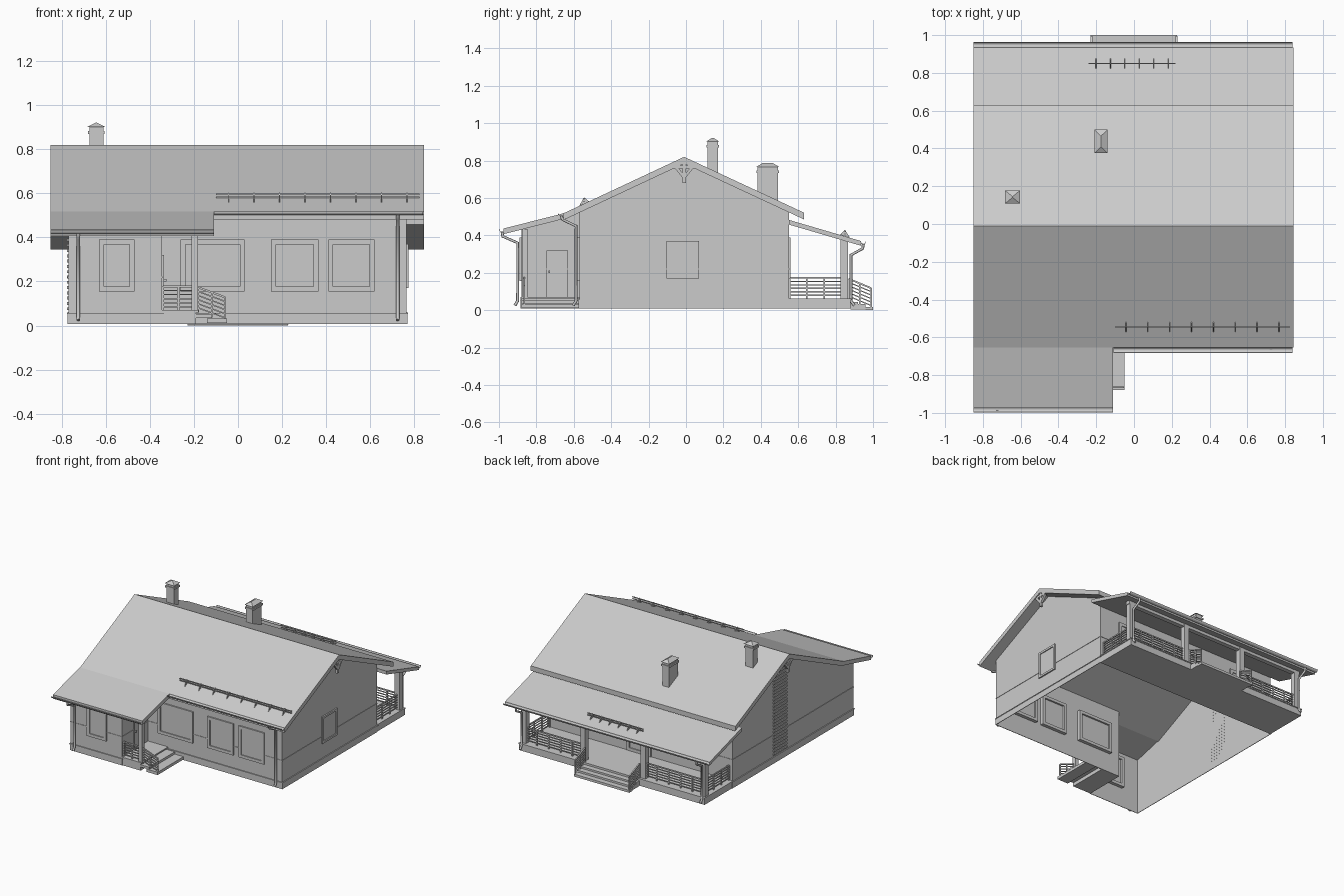
import bpy, bmesh, math
from mathutils import Vector, Matrix

if "Cube" in bpy.data.objects:
    bpy.data.objects.remove(bpy.data.objects["Cube"])

def finish(name, bm, normals=True):
    if normals:
        bmesh.ops.recalc_face_normals(bm, faces=bm.faces)
    me = bpy.data.meshes.new(name)
    bm.to_mesh(me)
    bm.free()
    ob = bpy.data.objects.new(name, me)
    bpy.context.collection.objects.link(ob)
    return ob

def add_box(bm, lo, hi):
    lo, hi = Vector(lo), Vector(hi)
    size = hi - lo
    m = Matrix.Translation((lo + hi) / 2) @ Matrix.Diagonal((*[abs(s) for s in size], 1))
    bmesh.ops.create_cube(bm, size=1, matrix=m)

def boxes(name, items):
    bm = bmesh.new()
    for lo, hi in items:
        add_box(bm, lo, hi)
    return finish(name, bm)

def add_beam(bm, p, q, w, h):
    p, q = Vector(p), Vector(q)
    d = q - p
    m = Matrix.Translation((p + q) / 2) @ d.to_track_quat('X', 'Z').to_matrix().to_4x4()
    bmesh.ops.create_cube(bm, size=1, matrix=m @ Matrix.Diagonal((d.length, w, h, 1)))

def beams(name, items, w, h):
    bm = bmesh.new()
    for p, q in items:
        add_beam(bm, p, q, w, h)
    return finish(name, bm)

def extrude_x(name, profile, x0, x1):
    """Solid from a closed (y, z) outline pulled along x."""
    bm = bmesh.new()
    f = bm.faces.new([bm.verts.new((x0, y, z)) for y, z in profile])
    r = bmesh.ops.extrude_face_region(bm, geom=[f])
    vs = [v for v in r['geom'] if isinstance(v, bmesh.types.BMVert)]
    bmesh.ops.translate(bm, verts=vs, vec=(x1 - x0, 0, 0))
    return finish(name, bm)

def roof(name, top, t, x0, x1):
    return extrude_x(name, top + [(y, z - t) for y, z in reversed(top)], x0, x1)

# Roof slabs
S = 0.469
roof("main_roof", [(-0.655, 0.518), (-0.01, 0.82), (0.63, 0.522)], 0.036, -0.85, 0.845)
roof("bay_roof", [(-0.64, 0.522), (-0.975, 0.437)], 0.03, -0.85, -0.11)
roof("veranda_roof", [(0.55, 0.483), (0.935, 0.37)], 0.025, -0.85, 0.845)

# Open wall shell following the roof underside
FOOT = [(-.77, -.88), (-.345, -.88), (-.345, -.57), (.765, -.57), (.765, -.01), (.765, .55),
        (-.77, .55), (-.77, -.01), (-.77, -.57)]

def under(y):
    return 0.437 if y < -0.8 else 0.79 - S * abs(y + 0.01)

def ring(name, z0, ztop, thick=0):
    bm = bmesh.new()
    lo = [bm.verts.new((x, y, z0)) for x, y in FOOT]
    hi = [bm.verts.new((x, y, ztop(y))) for x, y in FOOT]
    n = len(FOOT)
    for i in range(n):
        j = (i + 1) % n
        bm.faces.new((lo[i], lo[j], hi[j], hi[i]))
    ob = finish(name, bm, False)
    if thick:
        m = ob.modifiers.new("thickness", 'SOLIDIFY')
        m.thickness, m.offset, m.use_even_offset = thick, 1, True
    return ob

ring("walls", 0.008, under)
ring("plinth", 0.008, lambda y: 0.052, 0.004)
ring("plinth_ledge", 0.052, lambda y: 0.058, 0.007)
ring("wall_band", 0.217, lambda y: 0.222, 0.003)

# Windows and doors: (u, z) rectangles on a wall plane, out = outward sign
def window(name, axis, plane, out, u0, u1, z0, z1, trim=0.022):
    def b(ua, ub, za, zb, d0, d1):
        p, q = plane + out * d0, plane + out * d1
        lo, hi = min(p, q), max(p, q)
        return ((ua, lo, za), (ub, hi, zb)) if axis == 'y' else ((lo, ua, za), (hi, ub, zb))
    t = trim
    return boxes(name, [b(u0, u1, z1 - t, z1, -.025, .01), b(u0, u1, z0, z0 + t, -.025, .01),
                        b(u0, u0 + t, z0 + t, z1 - t, -.025, .01), b(u1 - t, u1, z0 + t, z1 - t, -.025, .01),
                        b(u0 + t, u1 - t, z0 + t, z1 - t, -.012, .003)])

window("bay_window", 'y', -.88, -1, -.63, -.47, .155, .39)
for i, (a, c) in enumerate([(-.26, .03), (.15, .365), (.41, .62)]):
    window(f"front_window_{i}", 'y', -.57, -1, a, c, .155, .39)
window("side_window", 'x', .765, 1, -.105, .07, .17, .37, .015)
for i, (a, c) in enumerate([(-.6, -.4), (.4, .6)]):
    window(f"back_window_{i}", 'y', .55, 1, a, c, .155, .39)
window("veranda_door", 'y', .55, 1, -.1, .1, .065, .39)
window("entry_door", 'x', -.345, 1, -.745, -.63, .07, .32, .006)
boxes("door_handle", [((-.34, -.735, .2), (-.325, -.728, .212))])

# Slatted strip up the left gable
boxes("left_gable_slats", [((-.776, -.09, .07 + i * .024), (-.7695, .07, .083 + i * .024)) for i in range(28)])

# Gable trusses under both roof ends
for side, x in (("right", .83), ("left", -.835)):
    beams(f"{side}_gable_truss", [((x, -.09, .765), (x, .07, .765)), ((x, -.01, .68), (x, -.01, .79)),
                                  ((x, -.01, .71), (x, .04, .772)), ((x, -.01, .71), (x, -.06, .772))], .018, .016)

# Chimneys with raised pyramid caps
def chimney(name, x, y, wx, wy, z0, z1):
    bm = bmesh.new()
    hx, hy = wx / 2, wy / 2
    add_box(bm, (x - hx, y - hy, z0), (x + hx, y + hy, z1))
    add_box(bm, (x - hx - .006, y - hy - .006, z1 - .032), (x + hx + .006, y + hy + .006, z1 - .018))
    e, r = .008, max(0, hy - hx)
    base = [bm.verts.new((x + sx * (hx + e), y + sy * (hy + e), z1)) for sx, sy in ((-1, -1), (1, -1), (1, 1), (-1, 1))]
    a, b = bm.verts.new((x, y - r - .002, z1 + .02)), bm.verts.new((x, y + r + .002, z1 + .02))
    bm.faces.new(base)
    for f in ((base[0], base[1], a), (base[1], base[2], b, a), (base[2], base[3], b), (base[3], base[0], a, b)):
        bm.faces.new(f)
    finish(name, bm)

chimney("small_chimney", -.643, .143, .064, .055, .72, .902)
chimney("large_chimney", -.175, .437, .054, .108, .58, .766)

# Snow guards: rods carried by small triangular plates
def snow_guard(name, y, z, slope, x0, x1, n):
    bm = bmesh.new()
    for dz in (.012, .026):
        add_beam(bm, (x0, y, z + dz), (x1, y, z + dz), .006, .006)
    for i in range(n):
        x = x0 + (x1 - x0) * (i + .5) / n
        tri = [(y - .026, z - .026 * slope), (y + .026, z + .026 * slope), (y, z + .034)]
        ends = [[bm.verts.new((x + s, *p)) for p in tri] for s in (-.002, .002)]
        bm.faces.new(ends[0])
        bm.faces.new(ends[1])
        for k in range(3):
            m = (k + 1) % 3
            bm.faces.new((ends[0][k], ends[0][m], ends[1][m], ends[1][k]))
    finish(name, bm)

snow_guard("front_snow_guard", -.545, .57, S, -.1, .825, 8)
snow_guard("back_snow_guard", .85, .396, -.29, -.24, .22, 6)

# Gutters and downpipes
def gutter(name, y, z, x0, x1, r=.016):
    arc = [math.pi * (1 + i / 8) for i in range(9)]
    pts = [(y + r * math.cos(a), z + r * math.sin(a)) for a in arc]
    pts += [(y + (r - .003) * math.cos(a), z + (r - .003) * math.sin(a)) for a in reversed(arc)]
    extrude_x(name, pts, x0, x1)

gutter("bay_gutter", -.983, .432, -.85, -.11)
gutter("front_gutter", -.668, .518, -.108, .84)
gutter("back_gutter", .948, .368, -.85, .84)

def downpipe(name, x, pts):
    cu = bpy.data.curves.new(name, 'CURVE')
    cu.dimensions, cu.bevel_depth, cu.bevel_resolution, cu.use_fill_caps = '3D', .008, 2, True
    sp = cu.splines.new('POLY')
    sp.points.add(len(pts) - 1)
    for p, (y, z) in zip(sp.points, pts):
        p.co = (x, y, z, 1)
    bpy.context.collection.objects.link(bpy.data.objects.new(name, cu))

downpipe("bay_downpipe", -.725, [(-.983, .42), (-.98, .395), (-.9, .36), (-.9, .05), (-.915, .025)])
downpipe("front_downpipe", .725, [(-.668, .505), (-.66, .485), (-.588, .45), (-.588, .05), (-.603, .025)])
for side, x in (("left", -.75), ("right", .745)):
    downpipe(f"back_{side}_downpipe", x, [(.948, .355), (.945, .33), (.882, .295), (.882, .05), (.9, .025)])

# Railings: horizontal bars with thin uprights
def railing(name, a, b, h=.108, n=2):
    a, b = Vector(a), Vector(b)
    bm = bmesh.new()
    for i in range(6):
        o = Vector((0, 0, .015 + (h - .015) * i / 5))
        s = .009 if i == 5 else .006
        add_beam(bm, a + o, b + o, s, s)
    for i in range(n + 1):
        p = a.lerp(b, i / n)
        add_box(bm, p - Vector((.004, .004, .005)), p + Vector((.004, .004, h)))
    finish(name, bm)

# Back veranda
boxes("veranda_floor", [((-.77, .55, .008), (.765, .88, .055)), ((-.774, .55, .055), (.769, .884, .062))])
boxes("veranda_posts", [((x - .02, .825, .06), (x + .02, .865, .375)) for x in (-.745, -.25, .25, .74)])
boxes("veranda_beam", [((-.77, .828, .345), (.765, .862, .372))])
for s, x in (("left", -.745), ("right", .74)):
    sg = 1 if x > 0 else -1
    railing(f"veranda_{s}_side_rail", (x, .555, .065), (x, .83, .065), n=3)
    railing(f"veranda_{s}_back_rail", (x, .845, .065), (sg * .25, .845, .065), n=5)
    railing(f"back_steps_{s}_rail", (sg * .225, .87, .06), (sg * .225, .99, .01))
boxes("back_steps", [((-.23, .88, .005), (.228, .92, .045)), ((-.23, .92, .005), (.228, .96, .032)),
                     ((-.23, .96, 0), (.228, 1, .018))])

# Front entry porch
boxes("porch_floor", [((-.345, -.88, .008), (-.19, -.57, .06)), ((-.345, -.884, .06), (-.18, -.57, .07))])
boxes("porch_post", [((-.212, -.877, .065), (-.182, -.847, .435))])
boxes("porch_steps", [((-.19, -.88, .035), (-.12, -.57, .052)), ((-.14, -.88, .012), (-.05, -.57, .033))])
railing("porch_rail", (-.34, -.865, .07), (-.2, -.865, .07))
railing("porch_steps_rail", (-.18, -.865, .065), (-.058, -.865, .02))
